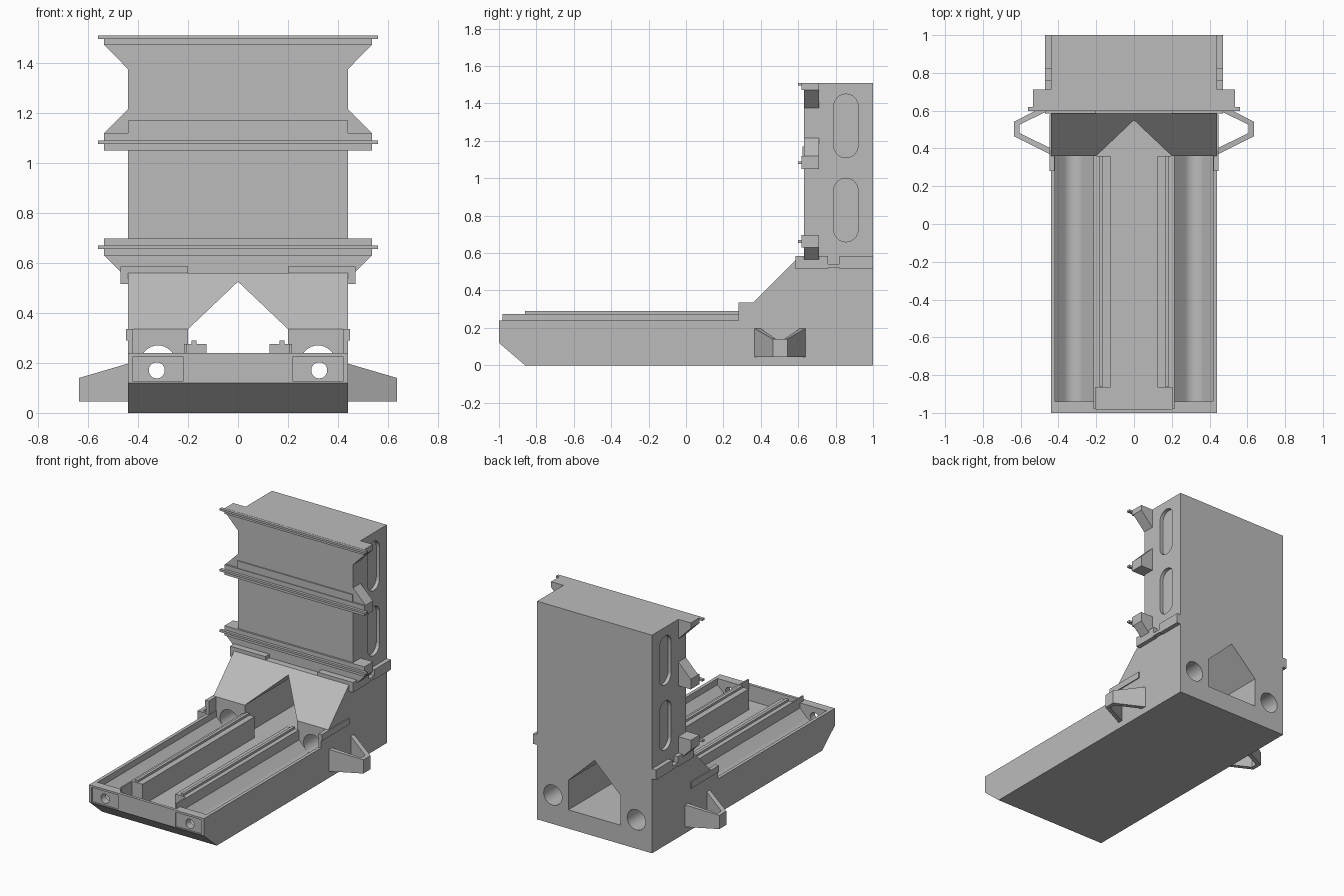
import bpy, bmesh, math
from mathutils import Vector

if "Cube" in bpy.data.objects:
    bpy.data.objects.remove(bpy.data.objects["Cube"], do_unlink=True)

COL = (0.5, 0.5, 0.5, 1)
metal = bpy.data.materials.new("cast_grey")
metal.use_nodes = True
metal.diffuse_color = COL
metal.node_tree.nodes["Principled BSDF"].inputs["Base Color"].default_value = COL


def prism(name, pts, axis, a, b):
    """Extrude a 2D outline along an axis: x takes (y,z), y takes (x,z), z takes (x,y)."""
    place = {"x": lambda p, t: (t, p[0], p[1]),
             "y": lambda p, t: (p[0], t, p[1]),
             "z": lambda p, t: (p[0], p[1], t)}[axis]
    bm = bmesh.new()
    low = [bm.verts.new(place(p, a)) for p in pts]
    high = [bm.verts.new(place(p, b)) for p in pts]
    bm.faces.new(low)
    bm.faces.new(high[::-1])
    n = len(pts)
    for i in range(n):
        bm.faces.new((low[i], high[i], high[(i + 1) % n], low[(i + 1) % n]))
    bmesh.ops.recalc_face_normals(bm, faces=bm.faces)
    me = bpy.data.meshes.new(name)
    bm.to_mesh(me)
    bm.free()
    me.materials.append(metal)
    ob = bpy.data.objects.new(name, me)
    bpy.context.scene.collection.objects.link(ob)
    return ob


def box(name, x0, x1, y0, y1, z0, z1):
    return prism(name, [(x0, y0), (x1, y0), (x1, y1), (x0, y1)], "z", z0, z1)


def arc(cx, cz, r, a0, a1, n):
    return [(cx + r * math.cos(math.radians(a0 + (a1 - a0) * i / n)),
             cz + r * math.sin(math.radians(a0 + (a1 - a0) * i / n))) for i in range(n + 1)]


def circle(cx, cz, r, n=32):
    return arc(cx, cz, r, 0, 360, n)[:-1]


def carve(ob, cutters):
    """Subtract the cutters, bake the result and drop the helpers."""
    for c in cutters:
        c.hide_render = True
        m = ob.modifiers.new("cut", "BOOLEAN")
        m.operation, m.solver, m.object = "DIFFERENCE", "EXACT", c
    dg = bpy.context.evaluated_depsgraph_get()
    me = bpy.data.meshes.new_from_object(ob.evaluated_get(dg))
    ob.modifiers.clear()
    ob.data = me
    for c in cutters:
        bpy.data.objects.remove(c, do_unlink=True)


W = 0.44

# Bed and column as one casting
body = prism("bed_and_column", [(-1, 0.12), (-0.86, 0), (1, 0), (1, 1.51), (0.63, 1.51),
                                (0.63, 0.56), (0.585, 0.56), (0.36, 0.335), (0.36, 0.24),
                                (-1, 0.24)], "x", -W, W)
cuts = [
    # arched tunnel through the column foot, central channel and front pocket
    prism("tunnel", [(-0.2, 0.13), (0.2, 0.13), (0.2, 0.335), (0, 0.525), (-0.2, 0.335)],
          "y", 0.359, 1.1),
    box("channel", -0.125, 0.125, -0.87, 0.4, 0.13, 0.4),
    box("front_pocket", -0.205, 0.205, -0.98, -0.865, 0.13, 0.4),
]
for s in (-1, 1):
    # chip trough with rounded floor, drain holes and front pads
    trough = [(0.417, 0.3), (0.417, 0.197)] + arc(0.32, 0.2, 0.07, -45, -135, 12)[::1]
    trough += [(0.215, 0.205), (0.215, 0.3)]
    cuts.append(prism("trough", [(s * x, z) for x, z in trough], "y", -0.94, 0.36))
    cuts.append(prism("drain", circle(s * 0.32, 0.2, 0.07), "y", 0.3, 1.1))
    cuts.append(prism("front_hole", circle(s * 0.325, 0.17, 0.032), "y", -1.1, -0.9))
    cuts.append(box("pad", min(s * 0.22, s * 0.42), max(s * 0.22, s * 0.42),
                    -1.1, -0.99, 0.125, 0.226))
    # long rounded pockets on the column sides
    for z0, z1 in ((0.66, 1.0), (1.11, 1.45)):
        slot = arc(0.855, z1 - 0.065, 0.065, 0, 180, 16) + arc(0.855, z0 + 0.065, 0.065, 180, 360, 16)
        cuts.append(prism("slot", slot, "x", s * 0.415, s * 0.6))
carve(body, cuts)

for s, side in ((1, "left"), (-1, "right")):
    def sbox(name, x0, x1, *rest):
        return box(side + "_" + name, min(s * x0, s * x1), max(s * x0, s * x1), *rest)

    # Guide rails along the bed
    sbox("guide_rail", 0.125, 0.215, -0.865, 0.36, 0.2, 0.275)
    sbox("guide_ridge", 0.165, 0.185, -0.86, 0.36, 0.27, 0.29)
    sbox("rail_cheek", 0.205, 0.215, -0.98, -0.86, 0.2, 0.275)

    # Side lip where the bed meets the column
    sbox("bed_cheek", 0.42, 0.44, 0.28, 0.37, 0.2, 0.335)
    sbox("side_strip", 0.435, 0.447, 0.28, 0.58, 0.29, 0.335)

    # Collar around the column foot, notched on the side
    prism(side + "_collar", [(0.585, 0.515), (0.76, 0.515), (0.76, 0.52), (0.82, 0.52),
                             (0.82, 0.515), (1, 0.515), (1, 0.585), (0.82, 0.585),
                             (0.82, 0.542), (0.76, 0.542), (0.76, 0.585), (0.585, 0.585)],
          "x", s * 0.435, s * 0.47)
    sbox("collar_lip", 0.2, 0.45, 0.585, 0.64, 0.555, 0.585)

    # Hollow lifting bracket, sloping down outwards
    outer = [(0.43, 0.362), (0.635, 0.465), (0.635, 0.542), (0.43, 0.645)]
    inner = [(0.43, 0.395), (0.607, 0.482), (0.607, 0.525), (0.43, 0.612)]
    bracket = prism(side + "_lifting_bracket", [(s * x, y) for x, y in outer + inner[::-1]],
                    "z", 0.045, 0.2)
    for v in bracket.data.vertices:
        if v.co.z > 0.1 and abs(v.co.x) > 0.5:
            v.co.z = 0.14

# Cross bars on the column: bottom, top, gusset tip height, thin rail height
for name, z0, z1, root, thin in (("upper", 1.472, 1.51, 1.375, 1.495),
                                 ("middle", 1.05, 1.12, 1.215, 1.075),
                                 ("lower", 0.63, 0.698, 0.535, 0.655)):
    box(name + "_cross_bar", -0.535, 0.535, 0.617, 0.712, z0, z1)
    box(name + "_thin_rail", -0.56, 0.56, 0.598, 0.62, thin, thin + 0.014)
    edge = z1 if root > z1 else z0
    for s, side in ((1, "left"), (-1, "right")):
        prism(side + "_" + name + "_gusset",
              [(s * 0.43, edge), (s * 0.535, edge), (s * W, root), (s * 0.43, root)],
              "y", 0.63, 0.712)
box("middle_backing_strip", -W, W, 0.622, 0.64, 1.11, 1.17)

# Smooth the round parts, keep the edges sharp
bpy.ops.object.select_all(action="DESELECT")
body.select_set(True)
bpy.context.view_layer.objects.active = body
bpy.ops.object.shade_smooth_by_angle(angle=math.radians(25))
